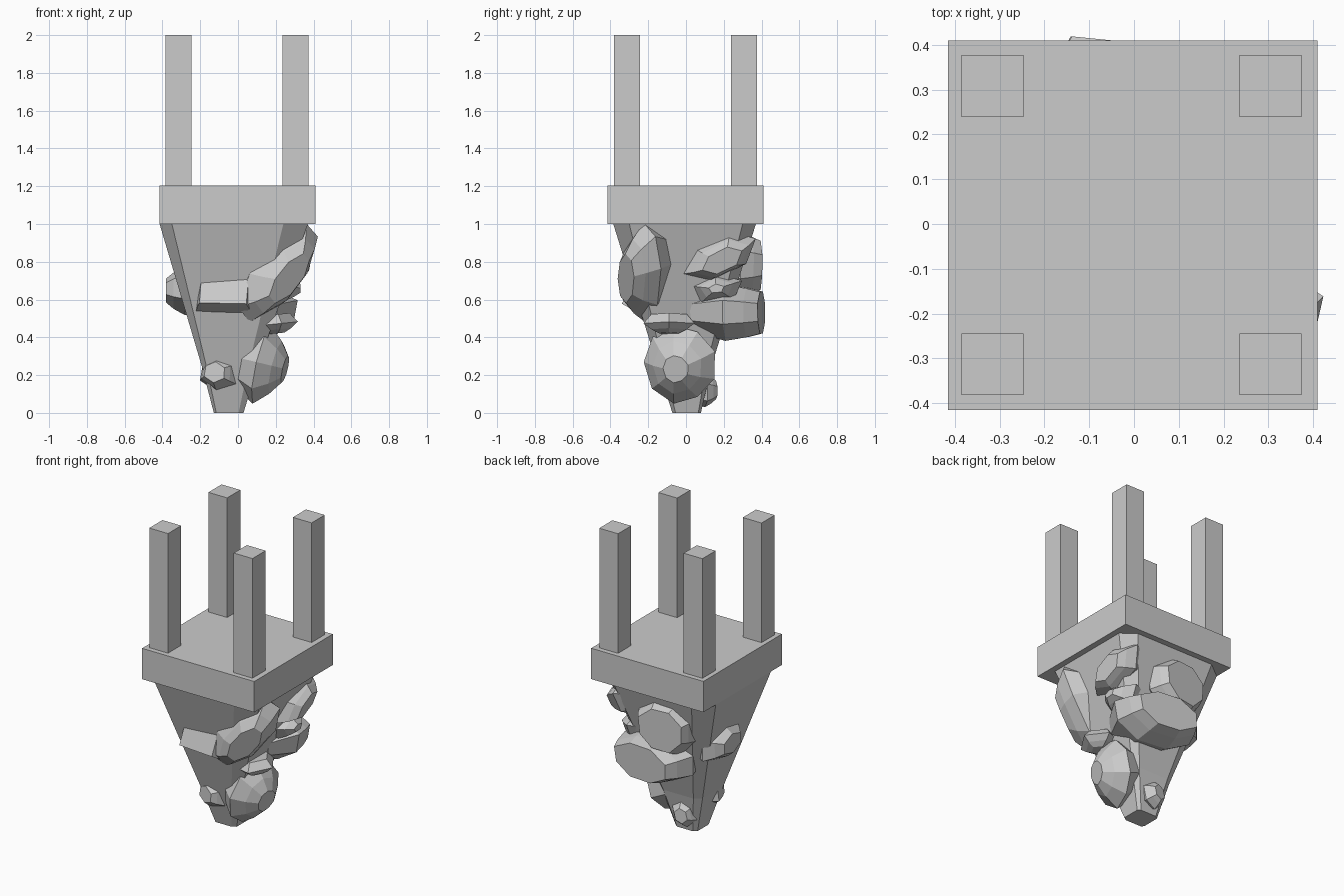
import bpy, bmesh, math, random
from mathutils import Vector

if "Cube" in bpy.data.objects:
    bpy.data.objects.remove(bpy.data.objects["Cube"])

random.seed(4)


def finish(name, bm):
    bmesh.ops.recalc_face_normals(bm, faces=bm.faces)
    me = bpy.data.meshes.new(name)
    bm.to_mesh(me)
    bm.free()
    ob = bpy.data.objects.new(name, me)
    bpy.context.collection.objects.link(ob)
    return ob


def box(name, lo, hi):
    bm = bmesh.new()
    bmesh.ops.create_cube(bm, size=1)
    for v in bm.verts:
        v.co = Vector([(a + b) / 2 + c * (b - a) for a, b, c in zip(lo, hi, v.co)])
    return finish(name, bm)


def loft(name, rings):
    bm = bmesh.new()
    loops = [[bm.verts.new(p) for p in r] for r in rings]
    n = len(loops[0])
    for a, b in zip(loops, loops[1:]):
        for i in range(n):
            j = (i + 1) % n
            bm.faces.new((a[i], a[j], b[j], b[i]))
    bm.faces.new(loops[0])
    bm.faces.new(loops[-1])
    return finish(name, bm)


def rock(name, center, out, up, hw, hh, d, n=6, top=0.55):
    """Faceted boulder: rings of n points stacked along the outward axis."""
    c, up, out = Vector(center), Vector(up).normalized(), Vector(out)
    out = (out - up * out.dot(up)).normalized()
    side = up.cross(out)
    k = math.sqrt(2) if n == 4 else 1.03
    wob = [random.uniform(0.93, 1.04) for _ in range(n)]
    rings = []
    for z, s in ((-d, 0.7), (0, 1), (0.6 * d, 0.5 + 0.5 * top), (d, top)):
        ring = []
        for i in range(n):
            t = 2 * math.pi * (i + 0.5) / n
            r = s * k * wob[i]
            ring.append(c + side * hw * r * math.cos(t) + up * hh * r * math.sin(t) + out * z)
        rings.append(ring)
    return loft(name, rings)


# Flat top slab
box("slab", (-0.415, -0.415, 1.0), (0.41, 0.41, 1.205))

# Four square posts
for xn, x0 in (("left", -0.385), ("right", 0.236)):
    for yn, y0 in (("front", -0.382), ("back", 0.239)):
        box(f"{yn}_{xn}_post", (x0, y0, 1.205), (x0 + 0.138, y0 + 0.138, 2.0))

# Tapering rock body under the slab, chamfered at the corners
outline = [(-.415, -.3), (-.35, -.385), (.24, -.385), (.37, -.3),
           (.37, .3), (.28, .37), (-.3, .37), (-.415, .28)]
body = []
for z, s, cx, cy in ((1, 1, 0, 0), (0.25, 0.38, -0.035, -0.005), (0, 0.2, -0.045, 0.005)):
    body.append([(x * s + cx, y * s + cy, z) for x, y in outline])
loft("tapered_body", body)

# Boulders on the front
rock("front_right_boulder", (.215, -.22, .75), (.5, -.8, -.25), (.38, .06, .47), .15, .31, .12, 8, .5)
rock("front_block", (-.07, -.21, .625), (-.05, -1, .35), (0.05, .35, 1), .15, .1, .1, 4, .85)
rock("front_low_boulder", (-.1, -.09, .215), (-.3, -1, .1), (.1, 0, 1), .11, .1, .08, 6)

# Boulders on the right
rock("right_low_boulder", (.135, -.03, .26), (.95, -.2, -.25), (.24, 0, 1), .19, .21, .12, 9, .35)
rock("right_ledge", (.19, -.09, .47), (.1, 0, -1), (0, 1, 0), .13, .14, .05, 5, .4)
rock("right_upper_boulder", (.28, .18, .83), (1, 0, -.3), (0, .92, .45), .11, .2, .1, 6)
rock("right_shard", (.23, .16, .66), (1, .2, 0), (0, 1, .1), .08, .14, .1, 5, .3)

# Boulders on the back
rock("back_upper_boulder", (-.07, .27, .78), (-.1, 1, -.1), (0, 0, 1), .21, .19, .12, 8, .75)
rock("back_block", (.04, .22, .53), (.1, 1, .1), (0, 0, 1), .28, .16, .18, 8, .75)
rock("back_low_boulder", (-.06, .1, .12), (-.2, 1, 0), (.2, 0, 1), .08, .09, .06, 6)

# Boulder on the left
rock("left_boulder", (-.28, .05, .65), (-1, 0, -.1), (0, .1, 1), .2, .13, .1, 6, .5)
